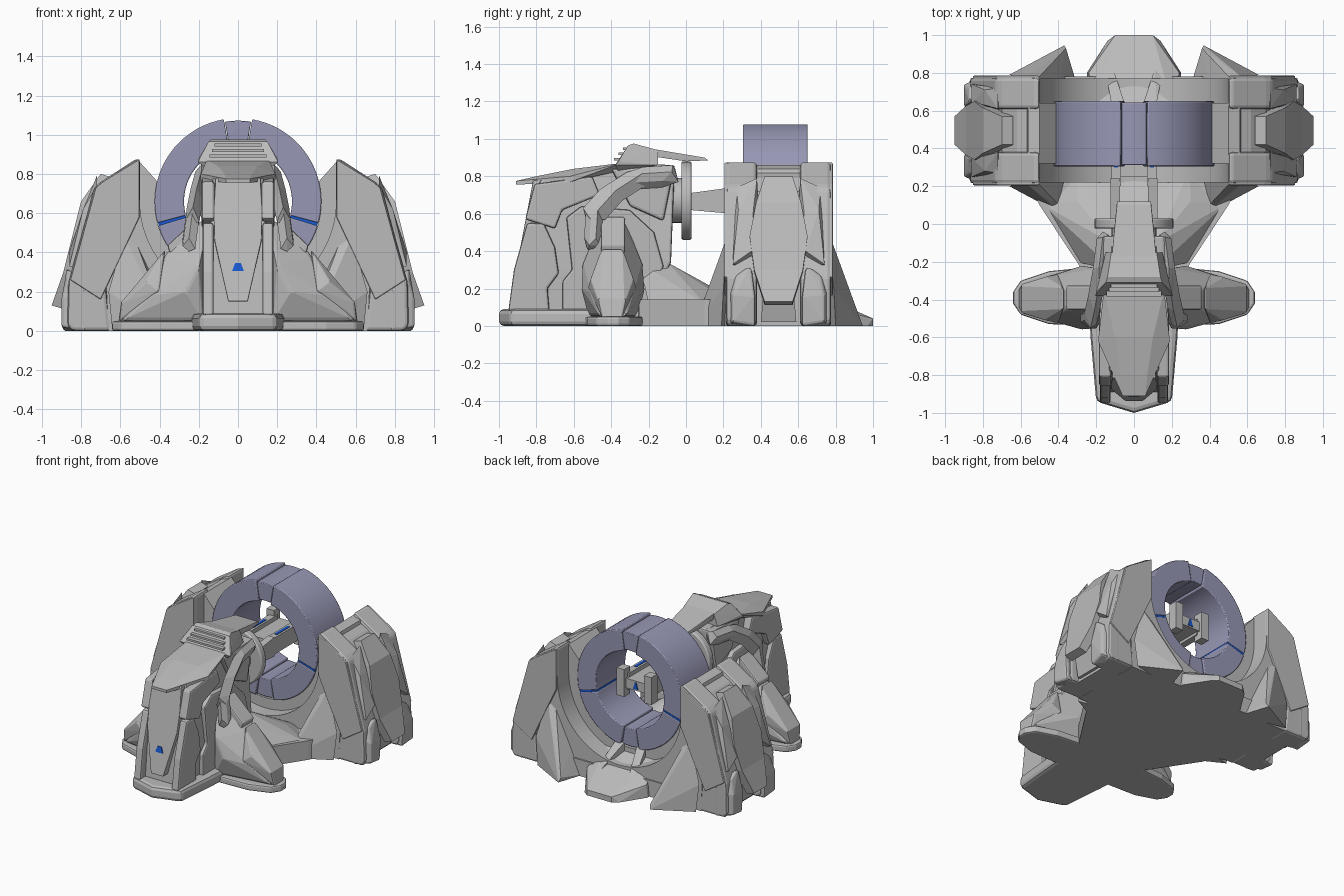
import bpy, bmesh, math

def material(name, c):
    m = bpy.data.materials.new(name)
    m.diffuse_color = (*c, 1)
    return m

GREY = material("hull grey", (0.50, 0.50, 0.50))
VIOLET = material("ring violet", (0.31, 0.31, 0.46))
BLUE = material("light blue", (0.01, 0.10, 0.65))

def finish(name, bm, mat=GREY, mirror=False, bevel=0.0, smooth=False):
    bmesh.ops.recalc_face_normals(bm, faces=bm.faces)
    me = bpy.data.meshes.new(name)
    bm.to_mesh(me)
    bm.free()
    me.materials.append(mat)
    if smooth:
        me.shade_smooth()
        me.set_sharp_from_angle(angle=0.6)
    ob = bpy.data.objects.new(name, me)
    bpy.context.collection.objects.link(ob)
    if bevel:
        b = ob.modifiers.new("bevel", 'BEVEL')
        b.width, b.segments, b.limit_method, b.angle_limit = bevel, 2, 'ANGLE', 0.6
    if mirror:
        m = ob.modifiers.new("mirror", 'MIRROR')
        m.use_mirror_merge = False
    return ob

def hull(name, pts, **kw):
    """Convex block through the points."""
    bm = bmesh.new()
    vs = [bm.verts.new(p) for p in pts]
    bmesh.ops.convex_hull(bm, input=vs)
    bmesh.ops.delete(bm, geom=[v for v in bm.verts if not v.link_faces], context='VERTS')
    bmesh.ops.dissolve_limit(bm, angle_limit=0.02, verts=bm.verts, edges=bm.edges)
    return finish(name, bm, **kw)

def prism(name, pts, axis, a, b, **kw):
    """Extrude a 2D outline along x, y or z from a to b."""
    put = {'x': lambda u, v, t: (t, u, v), 'y': lambda u, v, t: (u, t, v), 'z': lambda u, v, t: (u, v, t)}[axis]
    bm = bmesh.new()
    lo = [bm.verts.new(put(u, v, a)) for u, v in pts]
    hi = [bm.verts.new(put(u, v, b)) for u, v in pts]
    n = len(pts)
    bm.faces.new(lo)
    bm.faces.new(hi)
    for i in range(n):
        bm.faces.new((lo[i], lo[(i + 1) % n], hi[(i + 1) % n], hi[i]))
    return finish(name, bm, **kw)

def both(pts):
    return [(s * x, y, z) for x, y, z in pts for s in (1, -1)]

def mirrored(pts):
    return pts + [(-x, y) for x, y in reversed(pts) if x]

def flip(pts):
    return [(x, 0.99 - y, z) for x, y, z in pts]

def arc(r, a0, a1, n, cz=0.66):
    return [(r * math.cos(math.radians(a0 + (a1 - a0) * i / n)),
             cz + r * math.sin(math.radians(a0 + (a1 - a0) * i / n))) for i in range(n + 1)]

# --- base ---
prism("front_base", mirrored([(0, -1), (0.20, -0.94), (0.23, -0.6), (0.25, -0.2)]), 'z', 0, 0.09, bevel=0.025)
prism("bridge_base", mirrored([(0, -0.3), (0.27, -0.25), (0.5, 0.1), (0.6, 0.3), (0, 0.3)]), 'z', 0, 0.14)
prism("rear_base", mirrored([(0, 0.15), (0.4, 0.15), (0.66, 0.24), (0.66, 0.74), (0.4, 0.78), (0, 0.78)]), 'z', 0, 0.12)
hull("bridge_ramp", both([(0.1, -0.25, 0.34), (0.12, -0.1, 0.34), (0.3, -0.2, 0.12), (0.48, 0.1, 0.12), (0.3, 0.12, 0.2), (0.3, 0.3, 0.12)]))
hull("tail_ramp", both([(0.1, 1, 0), (0.1, 1, 0.04), (0.14, 0.97, 0), (0.25, 0.8, 0), (0.24, 0.8, 0.09), (0.2, 0.64, 0.2), (0.25, 0.62, 0)]))
hull("tail_rib", [(0.05, 0.64, 0.26), (0.12, 0.64, 0.26), (0.11, 0.82, 0.12), (0.15, 0.8, 0.12), (0.05, 0.64, 0.15), (0.12, 0.64, 0.15)], mirror=True)

# --- front tower body ---
hull("tower_core", both([(0.14, -0.89, 0.08), (0.17, -0.2, 0.08), (0.17, -0.08, 0.34), (0.14, -0.14, 0.6),
                         (0.12, -0.06, 0.86), (0.12, -0.35, 0.87), (0.13, -0.78, 0.78), (0.15, -0.86, 0.4)]), bevel=0.012)
prism("tower_lower_shell", [(-0.95, 0.08), (-0.92, 0.3), (-0.85, 0.55), (-0.76, 0.55), (-0.70, 0.42), (-0.68, 0.28), (-0.74, 0.2), (-0.73, 0.08)],
      'x', 0.125, 0.18, mirror=True, bevel=0.012)
prism("tower_rear_shell", [(-0.66, 0.08), (-0.66, 0.24), (-0.61, 0.3), (-0.64, 0.58), (-0.56, 0.64), (-0.3, 0.62), (-0.17, 0.5), (-0.12, 0.32), (-0.2, 0.08)],
      'x', 0.13, 0.18, mirror=True, bevel=0.012)
prism("tower_upper_shell", [(-0.86, 0.57), (-0.81, 0.76), (-0.5, 0.8), (-0.46, 0.70), (-0.66, 0.62), (-0.70, 0.52)],
      'x', 0.12, 0.185, mirror=True, bevel=0.012)
prism("neck_shell", [(-0.4, 0.84), (-0.06, 0.86), (-0.12, 0.56), (-0.3, 0.64)], 'x', 0.1, 0.165, mirror=True, bevel=0.015)
# raised face plate with its light
def face_y(z):
    return -0.925 + max(0, z - 0.15) * 0.19
hull("face_plate", both([(x, face_y(z) + d, z) for x, z in [(0.05, 0.15), (0.12, 0.46), (0.125, 0.6), (0.115, 0.78)] for d in (-0.012, 0.05)]), bevel=0.006)
hull("face_light", both([(x, face_y(z) + d, z) for x, z in [(0.03, 0.305), (0.015, 0.345)] for d in (-0.018, -0.01)]), mat=BLUE)

# --- head plates ---
hull("snout_plate", both([(0.06, -0.91, 0.755), (0.06, -0.91, 0.775), (0.07, -0.8, 0.80), (0.19, -0.62, 0.80), (0.19, -0.62, 0.77), (0.16, -0.35, 0.87), (0.12, -0.35, 0.83), (0.1, -0.6, 0.84)]))
hull("brow_plate", both([(0.205, -0.38, 0.86), (0.2, -0.36, 0.88), (0.15, -0.31, 0.965), (0.14, -0.28, 0.975), (0.12, -0.15, 0.94), (0.15, -0.15, 0.86), (0.15, -0.36, 0.82)]))
for i in range(3):
    z = 0.885 + 0.028 * i
    hull("brow_slat", both([(0.145 - 0.012 * i, -0.385 + 0.024 * i + d, z + h) for d in (0, 0.09) for h in (0, 0.014)]))
hull("nape_plate", both([(0.12, -0.2, 0.95), (0.12, -0.2, 0.91), (0.10, 0.02, 0.91), (0.09, 0.12, 0.885), (0.09, 0.1, 0.90), (0.10, 0, 0.88)]))
# cheek tubes hanging at the sides
tube = [(0.165, -0.1, 0.80), (0.185, -0.26, 0.79), (0.21, -0.40, 0.70), (0.23, -0.49, 0.60), (0.25, -0.5, 0.45)]
for i, (p, q) in enumerate(zip(tube, tube[1:])):
    r = 0.06 if i < 3 else 0.045
    hull("cheek_tube", [(c[0] + dx * 0.032, c[1] + dy * r, c[2] + dz * r) for c in (p, q)
                        for dx, dy, dz in [(1, .4, .4), (1, -.4, -.4), (-1, .7, .7), (-1, -.7, -.7), (0, 1, -.5), (0, -1, .5), (0, .5, 1), (0, -.5, -1)]], mirror=True)

# --- side legs ---
hull("leg_core", [(0.15, -0.45, 0.58), (0.15, -0.33, 0.58), (0.22, -0.44, 0.54), (0.22, -0.34, 0.54), (0.36, -0.45, 0.40), (0.36, -0.34, 0.40),
                  (0.2, -0.555, 0.33), (0.2, -0.23, 0.33), (0.27, -0.56, 0.2), (0.27, -0.22, 0.2), (0.45, -0.51, 0.18), (0.45, -0.28, 0.18),
                  (0.6, -0.46, 0.05), (0.6, -0.32, 0.05), (0.18, -0.52, 0.05), (0.18, -0.26, 0.05)], mirror=True, bevel=0.015)
hull("leg_upper_plate", [(x, y, z) for x, z in [(0.2, 0.585), (0.36, 0.435), (0.34, 0.37), (0.2, 0.5)] for y in (-0.455, -0.325)], mirror=True, bevel=0.01)
hull("leg_lower_plate", [(0.37, -0.45, 0.415), (0.37, -0.34, 0.415), (0.47, -0.51, 0.25), (0.47, -0.28, 0.25), (0.6, -0.47, 0.14), (0.6, -0.32, 0.14),
                         (0.61, -0.45, 0.04), (0.61, -0.34, 0.04), (0.4, -0.525, 0.2), (0.4, -0.265, 0.2)], mirror=True, bevel=0.012)
prism("foot_pad", [(0.15, -0.54), (0.45, -0.53), (0.6, -0.48), (0.64, -0.42), (0.64, -0.36), (0.6, -0.3), (0.45, -0.25), (0.15, -0.22)], 'z', 0, 0.05, mirror=True, bevel=0.012)

# --- ring: long segments with key blocks and thin blue joints ---
def ring_part(name, a0, a1, r0, r1, y0, y1, mat=VIOLET, bevel=0.0):
    n = max(1, round(abs(a1 - a0) / 5))
    prism(name, arc(r1, a0, a1, n) + arc(r0, a1, a0, n), 'y', y0, y1, mat=mat, bevel=bevel, smooth=True)
for a0, a1 in ((99.8, 195), (197, 260), (280, 343), (345, 440.2)):
    ring_part("ring_segment", a0, a1, 0.275, 0.425, 0.305, 0.65, bevel=0.006)
for a in (90, 270):
    ring_part("ring_key", a - 9.3, a + 9.3, 0.285, 0.412, 0.312, 0.643, bevel=0.004)
for a in (196, 344):
    ring_part("ring_joint", a - 1.2, a + 1.2, 0.278, 0.422, 0.309, 0.646, mat=BLUE)

# --- coupling between tower and ring ---
prism("coupling_disc", arc(0.21, 0, 345, 23, 0.67), 'y', -0.025, 0.03, smooth=True, bevel=0.01)
prism("coupling_hub", arc(0.12, 0, 345, 23, 0.67), 'y', -0.15, 0.0, smooth=True)
hull("prong", [(x, y, z) for x in (0.075, 0.125) for y, z in [(0.02, 0.62), (0.02, 0.71), (0.24, 0.6), (0.24, 0.74)]], mirror=True)
hull("prong_bar", [(x, y, z) for x in (0.07, 0.12) for y in (0.2, 0.56) for z in (0.61, 0.73)], mirror=True)
hull("prong_end", [(x, y, z) for x in (0.08, 0.14) for y in (0.53, 0.6) for z in (0.57, 0.77)], mirror=True)
hull("prong_bridge", both([(0.09, y, z) for y in (0.25, 0.58) for z in (0.63, 0.70)]))
hull("prong_light", [(x, y, z) for x in (0.085, 0.105) for y in (0.3, 0.45) for z in (0.728, 0.734)], mat=BLUE, mirror=True)
hull("bridge_light", both([(0.02, 0.584, 0.64), (0.005, 0.584, 0.69), (0.02, 0.578, 0.64), (0.005, 0.578, 0.69)]), mat=BLUE)

# --- cradle holding the ring ---
prism("cradle_inner", [(0, 0), (0.66, 0), (0.68, 0.4), (0.56, 0.84), (0.5, 0.86), (0.41, 0.76)] + arc(0.425, 8, -90, 18), 'y', 0.32, 0.64, mirror=True, smooth=True)
prism("cradle_outer", [(0, 0), (0.66, 0), (0.68, 0.4), (0.58, 0.7), (0.51, 0.75)] + arc(0.5, 0, -90, 18), 'y', 0.22, 0.77, mirror=True, smooth=True)

# --- tall side towers ---
side = [(0.5, 0.88), (0.53, 0.87), (0.70, 0.76), (0.735, 0.73), (0.80, 0.48), (0.865, 0.25), (0.87, 0.03), (0.85, 0), (0.65, 0), (0.67, 0.2), (0.63, 0.4), (0.5, 0.57)]
for t in (lambda p: p, flip):
    y0, y1 = (t([(0, v, 0)])[0][1] for v in (0.215, 0.38))
    prism("tower_lobe", side, 'y', y0, y1, mirror=True, bevel=0.022)
    # outer rib beside the middle plate
    hull("lobe_rib", t([(0.72, 0.27, 0.74), (0.72, 0.38, 0.79), (0.79, 0.28, 0.62), (0.79, 0.36, 0.62), (0.86, 0.25, 0.33), (0.86, 0.35, 0.4),
                        (0.7, 0.25, 0.3), (0.7, 0.4, 0.3)]), mirror=True)
    hull("lobe_foot", t([(0.78, 0.21, 0), (0.9, 0.25, 0.02), (0.89, 0.37, 0), (0.9, 0.25, 0.16), (0.87, 0.27, 0.27), (0.87, 0.35, 0.33), (0.9, 0.37, 0.16),
                         (0.78, 0.21, 0.22), (0.75, 0.37, 0)]), mirror=True, bevel=0.012)
    # pointed buttress
    hull("buttress", t([(0.53, 0.24, 0.48), (0.58, 0.22, 0.48), (0.66, 0.2, 0.2), (0.64, 0.19, 0), (0.37, 0.045, 0), (0.36, 0.06, 0.03),
                        (0.30, 0.26, 0), (0.40, 0.26, 0.22)]), mirror=True)
    # flat shield leaning on the lobe front
    hull("shield_plate", t([(x, y, z) for x, z in [(0.502, 0.875), (0.69, 0.76), (0.725, 0.73), (0.79, 0.48), (0.855, 0.26), (0.7, 0.16), (0.655, 0.38), (0.502, 0.58)]
                            for y in (0.205, 0.24)]), mirror=True, bevel=0.006)
prism("tower_spine", [(0.5, 0.85), (0.62, 0.79), (0.70, 0.72), (0.79, 0.35), (0.80, 0), (0.6, 0)], 'y', 0.36, 0.63, mirror=True)
# long outer plate ending in a kicked-out tip
outer = [(0.70, 0.80, 0.075), (0.80, 0.66, 0.12), (0.845, 0.48, 0.155), (0.89, 0.3, 0.13), (0.95, 0.13, 0.075)]
for p, q in zip(outer, outer[1:]):
    hull("outer_plate", [(x - d, 0.495 + s * w, z - d * 0.3) for x, z, w in (p, q) for s in (1, -1) for d in (0, 0.06)], mirror=True)
hull("outer_plate_root", [(0.88, 0.42, 0.25), (0.88, 0.57, 0.25), (0.82, 0.4, 0.02), (0.82, 0.59, 0.02), (0.7, 0.4, 0.02), (0.7, 0.59, 0.02)], mirror=True)
